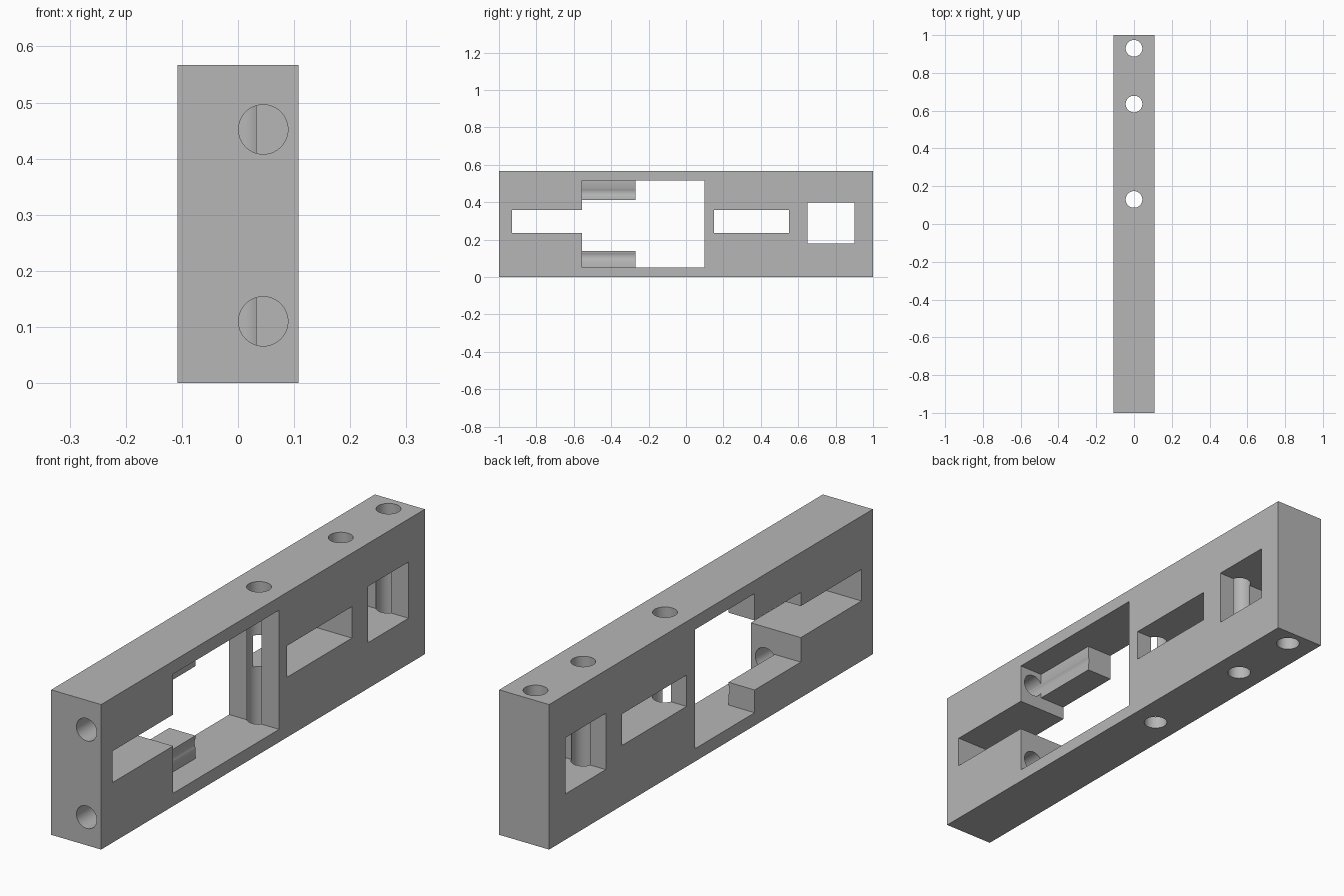
import bpy
import math

cube = bpy.data.objects.get("Cube")
if cube:
    bpy.data.objects.remove(cube, do_unlink=True)

HALF_X, HEIGHT, HOLE_R = 0.108, 0.567, 0.044


def box(name, x, y, z):
    """Box from three (low, high) ranges."""
    bpy.ops.mesh.primitive_cube_add(size=1, location=[sum(r) / 2 for r in (x, y, z)])
    ob = bpy.context.object
    ob.name = name
    ob.scale = [r[1] - r[0] for r in (x, y, z)]
    bpy.ops.object.transform_apply(location=True, rotation=True, scale=True)
    return ob


def drill(name, centre, length, tilt=0):
    """Round cutter, upright or tilted to lie along y."""
    bpy.ops.mesh.primitive_cylinder_add(vertices=64, radius=HOLE_R, depth=length,
                                        location=centre, rotation=(tilt, 0, 0))
    ob = bpy.context.object
    ob.name = name
    return ob


# Solid bar
body = box("slotted_frame_bar", (-HALF_X, HALF_X), (-1, 1), (0, HEIGHT))

# Openings through the sides; the large one leaves two ledges on the right half
through = (-0.2, 0.2)
cutters = [
    box("large_window", through, (-0.27, 0.10), (0.05, 0.516)),
    box("gap_between_ledges", through, (-0.555, -0.2), (0.139, 0.411)),
    box("ledge_recess", (0.005, 0.2), (-0.555, -0.2), (0.05, 0.516)),
    box("front_slot", through, (-0.93, -0.5), (0.235, 0.358)),
    box("middle_slot", through, (0.15, 0.55), (0.235, 0.358)),
    box("rear_window", through, (0.65, 0.90), (0.179, 0.399)),
]

# Vertical holes from top to bottom
for y in (0.13, 0.635, 0.93):
    cutters.append(drill("vertical_hole", (0, y, HEIGHT / 2), 0.8))

# Holes from the front face, running past the ledges into the large window
for z in (0.11, 0.452):
    cutters.append(drill("front_hole", (0.045, -0.65, z), 1.0, math.pi / 2))

# Cut everything out of the bar
for cutter in cutters:
    cutter.hide_render = True
    mod = body.modifiers.new(cutter.name, "BOOLEAN")
    mod.operation = "DIFFERENCE"
    mod.solver = "EXACT"
    mod.object = cutter
    bpy.context.view_layer.objects.active = body
    bpy.ops.object.modifier_apply(modifier=mod.name)
    bpy.data.objects.remove(cutter, do_unlink=True)

# Grey finish with smooth hole walls
grey = bpy.data.materials.new("plain_grey")
grey.use_nodes = True
colour = (0.47, 0.47, 0.47, 1)
grey.diffuse_color = colour
grey.node_tree.nodes["Principled BSDF"].inputs["Base Color"].default_value = colour
body.data.materials.clear()
body.data.materials.append(grey)
for poly in body.data.polygons:
    poly.material_index = 0

bpy.ops.object.select_all(action="DESELECT")
body.select_set(True)
bpy.context.view_layer.objects.active = body
bpy.ops.object.shade_smooth_by_angle(angle=math.radians(30))
